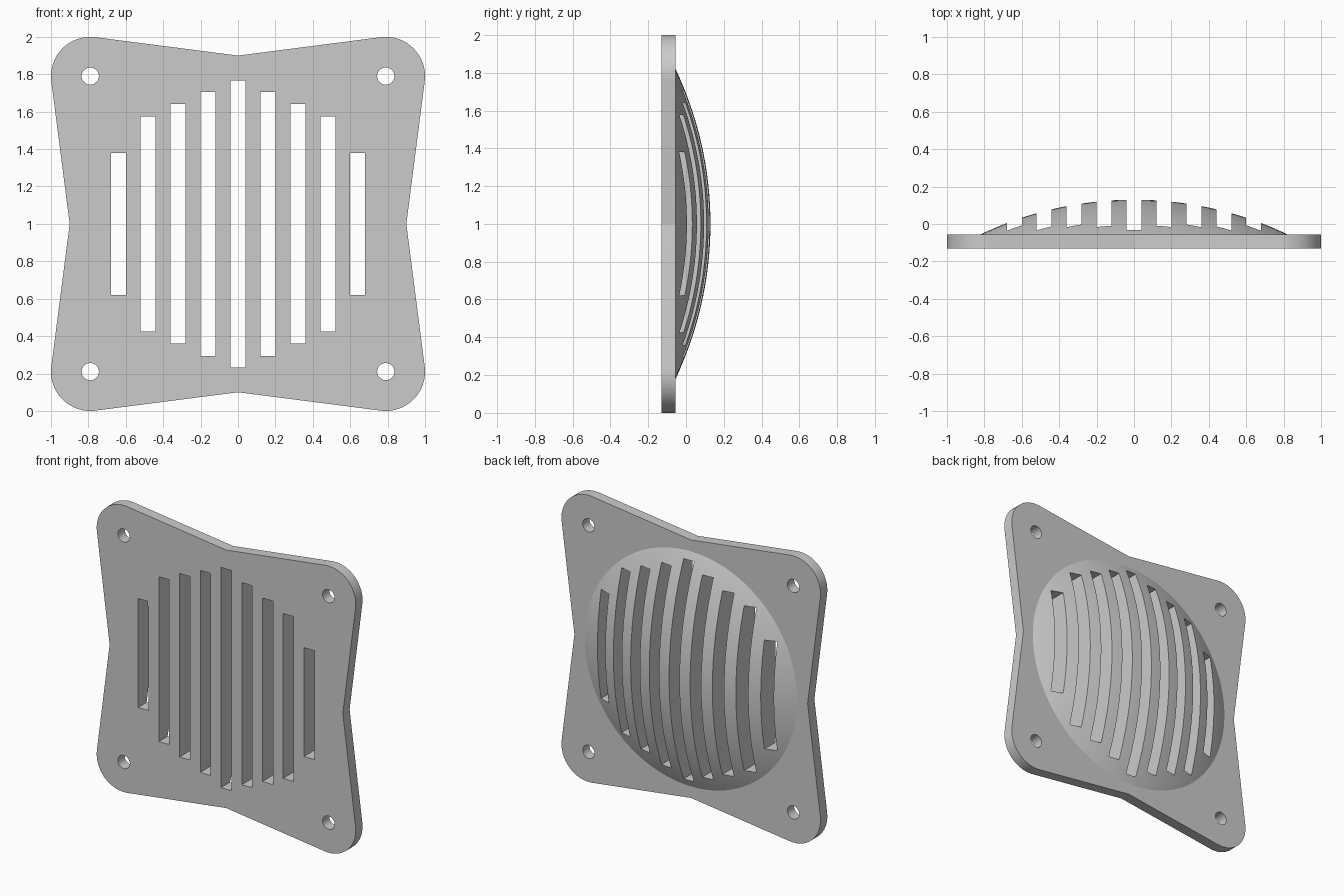
import bpy, bmesh, math
from mathutils import Matrix, Vector

cube = bpy.data.objects.get("Cube")
if cube:
    bpy.data.objects.remove(cube)

BACK, FRONT = -0.055, -0.13      # plate faces along y
MID = Vector((0, 0, 1))          # centre of the grille

grey = bpy.data.materials.new("plain_grey")
grey.use_nodes = True
grey.diffuse_color = (0.6, 0.6, 0.6, 1)
grey.node_tree.nodes["Principled BSDF"].inputs["Base Color"].default_value = grey.diffuse_color


def to_object(name, bm, helper=False):
    bmesh.ops.recalc_face_normals(bm, faces=bm.faces)
    mesh = bpy.data.meshes.new(name)
    bm.to_mesh(mesh)
    bm.free()
    mesh.materials.append(grey)
    obj = bpy.data.objects.new(name, mesh)
    bpy.context.collection.objects.link(obj)
    if helper:
        obj.hide_render = True
        obj.hide_set(True)
    return obj


# Plate: four rounded corners joined through shallow notches
def plate_outline():
    reach, radius, notch, tilt, steps = 0.79, 0.21, 0.9, 7.3, 16
    points = []
    for quarter in range(4):
        turn = Matrix.Rotation(quarter * math.pi / 2, 2)
        points.append(turn @ Vector((notch, 0)))
        for i in range(steps + 1):
            a = math.radians(-tilt + (90 + 2 * tilt) * i / steps)
            points.append(turn @ Vector((reach + radius * math.cos(a), reach + radius * math.sin(a))))
    return points


bm = bmesh.new()
face = bm.faces.new([bm.verts.new((p.x, FRONT, p.y + MID.z)) for p in plate_outline()])
side = bmesh.ops.extrude_face_region(bm, geom=[face])
moved = [v for v in side["geom"] if isinstance(v, bmesh.types.BMVert)]
bmesh.ops.translate(bm, verts=moved, vec=(0, BACK - FRONT, 0))
plate = to_object("vent_plate", bm)

# Dome: shallow spherical cap, its rim sunk slightly into the plate
SPHERE, APEX, RINGS = 1.91, 0.13, 16
centre_y = APEX - SPHERE
rim = math.acos((BACK - 0.015 - centre_y) / SPHERE)
bm = bmesh.new()
profile = []
for i in range(RINGS + 1):
    a = rim * i / RINGS
    profile.append(bm.verts.new((SPHERE * math.sin(a), centre_y + SPHERE * math.cos(a), MID.z)))
edges = [bm.edges.new(pair) for pair in zip(profile, profile[1:])]
bmesh.ops.spin(bm, geom=profile + edges, cent=MID, axis=(0, 1, 0),
               angle=math.tau, steps=96, use_duplicate=False)
bmesh.ops.remove_doubles(bm, verts=bm.verts, dist=0.0005)
bmesh.ops.holes_fill(bm, edges=[e for e in bm.edges if e.is_boundary])
dome = to_object("dome", bm, helper=True)

# Cutters: nine upright slots and four screw holes
bm = bmesh.new()
for i, half in enumerate((0.768, 0.705, 0.64, 0.575, 0.38)):
    for x in {0.16 * i, -0.16 * i}:
        shape = Matrix.Translation((x, 0, MID.z)) @ Matrix.Diagonal((0.08, 1, 2 * half, 1))
        bmesh.ops.create_cube(bm, size=1, matrix=shape)
for x in (-0.79, 0.79):
    for z in (-0.79, 0.79):
        place = Matrix.Translation((x, 0, MID.z + z)) @ Matrix.Rotation(math.pi / 2, 4, "X")
        bmesh.ops.create_cone(bm, cap_ends=True, segments=32, radius1=0.046, radius2=0.046,
                              depth=1, matrix=place)
cutter = to_object("slot_and_hole_cutter", bm, helper=True)

# Join the dome, cut the openings and bake the result
for tool, operation in ((dome, "UNION"), (cutter, "DIFFERENCE")):
    mod = plate.modifiers.new(tool.name, "BOOLEAN")
    mod.object, mod.operation, mod.solver = tool, operation, "EXACT"
bpy.context.view_layer.update()
baked = bpy.data.meshes.new_from_object(plate.evaluated_get(bpy.context.evaluated_depsgraph_get()))
plate.modifiers.clear()
plate.data = baked
for helper in (dome, cutter):
    bpy.data.objects.remove(helper)

# Smooth dome and corners, crisp edges elsewhere
baked.shade_smooth()
baked.set_sharp_from_angle(angle=math.radians(14))
